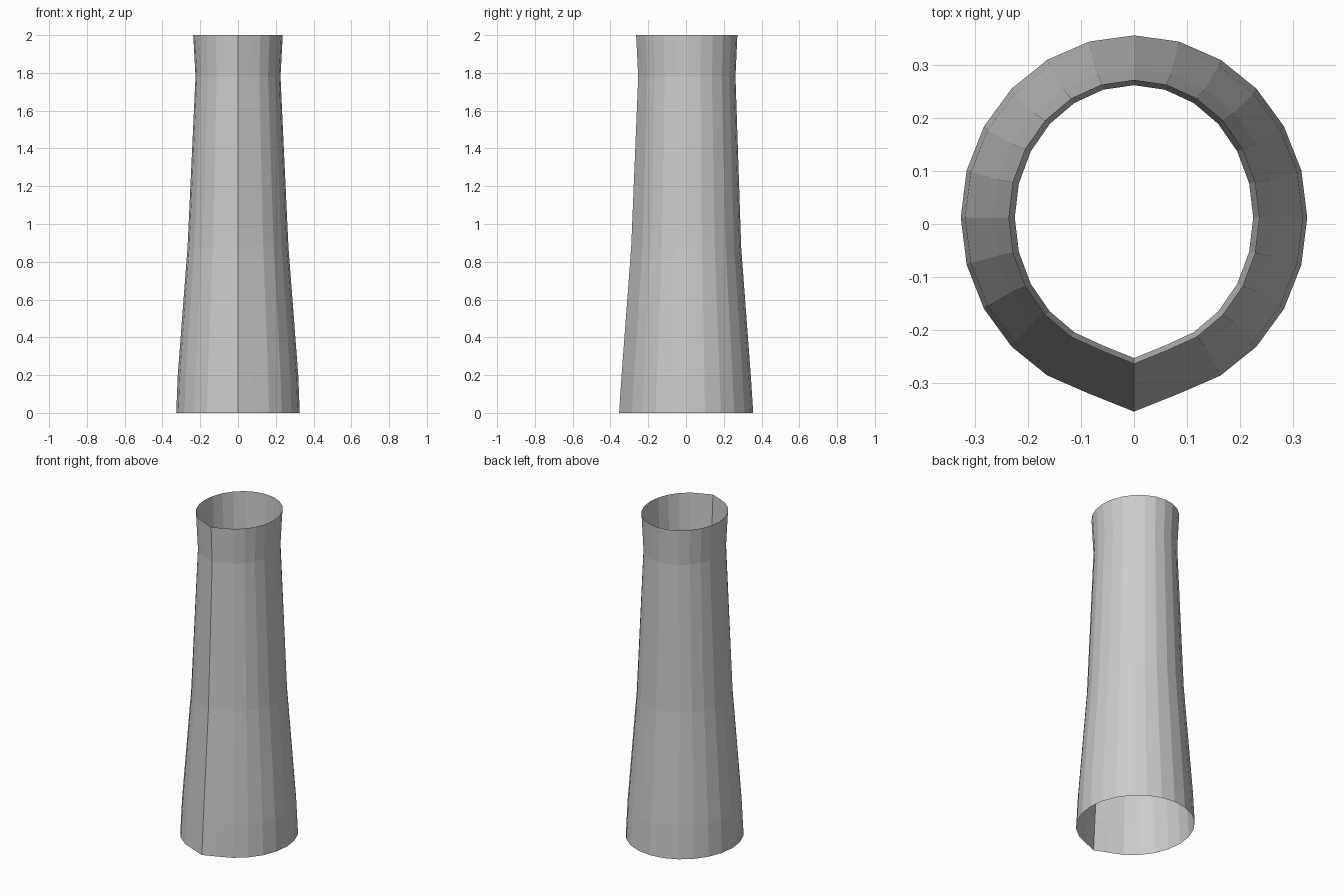
import bpy, bmesh, math

if "Cube" in bpy.data.objects:
    bpy.data.objects.remove(bpy.data.objects["Cube"])

SEGMENTS = 24
CENTRE_Y = 0.012

# Rings from base to rim: height, half width, half depth, y of front ridge
RINGS = [
    (0.00, 0.327, 0.344, -0.354),
    (0.20, 0.319, 0.331, -0.341),
    (0.88, 0.267, 0.280, -0.290),
    (1.78, 0.225, 0.250, -0.253),
    (2.00, 0.237, 0.260, -0.264),
]


def add_ring(bm, z, rx, ry, front_y):
    ring = []
    for i in range(SEGMENTS):
        a = 2 * math.pi * i / SEGMENTS
        y = CENTRE_Y + ry * math.cos(a)
        if i == SEGMENTS // 2:
            y = front_y
        ring.append(bm.verts.new((rx * math.sin(a), y, z)))
    return ring


# Open tapered tube with a pointed front ridge and flared collar
bm = bmesh.new()
rings = [add_ring(bm, *r) for r in RINGS]
for low, high in zip(rings, rings[1:]):
    for i in range(SEGMENTS):
        j = (i + 1) % SEGMENTS
        bm.faces.new((low[j], low[i], high[i], high[j]))
bmesh.ops.recalc_face_normals(bm, faces=bm.faces)
mesh = bpy.data.meshes.new("tapered_sleeve")
bm.to_mesh(mesh)
bm.free()
bpy.context.collection.objects.link(bpy.data.objects.new("tapered_sleeve", mesh))
